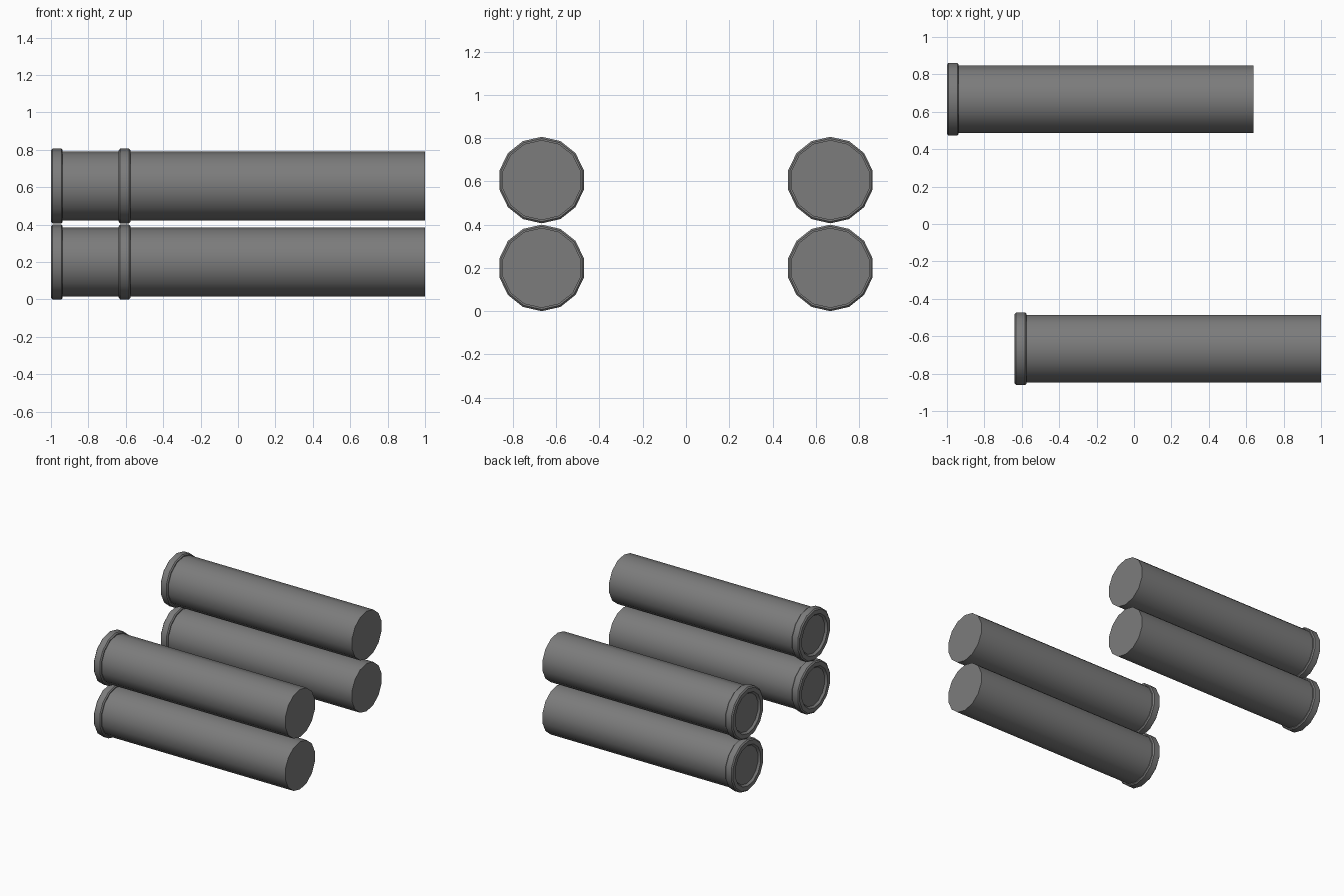
import bpy, bmesh, math

SIDES = 14
START, END = -1.0, 0.638

if "Cube" in bpy.data.objects:
    bpy.data.objects.remove(bpy.data.objects["Cube"])

grey = bpy.data.materials.new("dark_grey")
grey.use_nodes = True
colour = (0.2, 0.2, 0.2, 1)
grey.diffuse_color = colour
grey.node_tree.nodes["Principled BSDF"].inputs["Base Color"].default_value = colour

# Lathe profile (x, radius): recessed base, chamfered rim, tube, flat end
profile = [
    (START + 0.015, 0.145), (START, 0.158),
    (START, 0.19), (START + 0.008, 0.2),
    (START + 0.055, 0.2), (START + 0.063, 0.192),
    (START + 0.063, 0.185), (END, 0.185),
]


def make_tube(name, location):
    """Spin the profile around the x axis and cap both ends."""
    bm = bmesh.new()
    rings = []
    for x, r in profile:
        angles = [2 * math.pi * i / SIDES for i in range(SIDES)]
        rings.append([bm.verts.new((x, r * math.sin(a), r * math.cos(a))) for a in angles])
    for a, b in zip(rings, rings[1:]):
        for i in range(SIDES):
            j = (i + 1) % SIDES
            bm.faces.new((a[i], a[j], b[j], b[i]))
    bm.faces.new(rings[0])
    bm.faces.new(rings[-1])
    bmesh.ops.recalc_face_normals(bm, faces=bm.faces)
    mesh = bpy.data.meshes.new(name)
    bm.to_mesh(mesh)
    bm.free()
    mesh.materials.append(grey)
    tube = bpy.data.objects.new(name, mesh)
    tube.location = location
    bpy.context.collection.objects.link(tube)
    bpy.ops.object.select_all(action="DESELECT")
    tube.select_set(True)
    bpy.context.view_layer.objects.active = tube
    bpy.ops.object.shade_smooth_by_angle(angle=math.radians(35))


# Two stacked pairs, the front pair shifted along x
for row, x, y in (("back", 0, 0.667), ("front", 0.362, -0.667)):
    for level, z in (("lower", 0.2), ("upper", 0.606)):
        make_tube(f"{row}_{level}_tube", (x, y, z))
